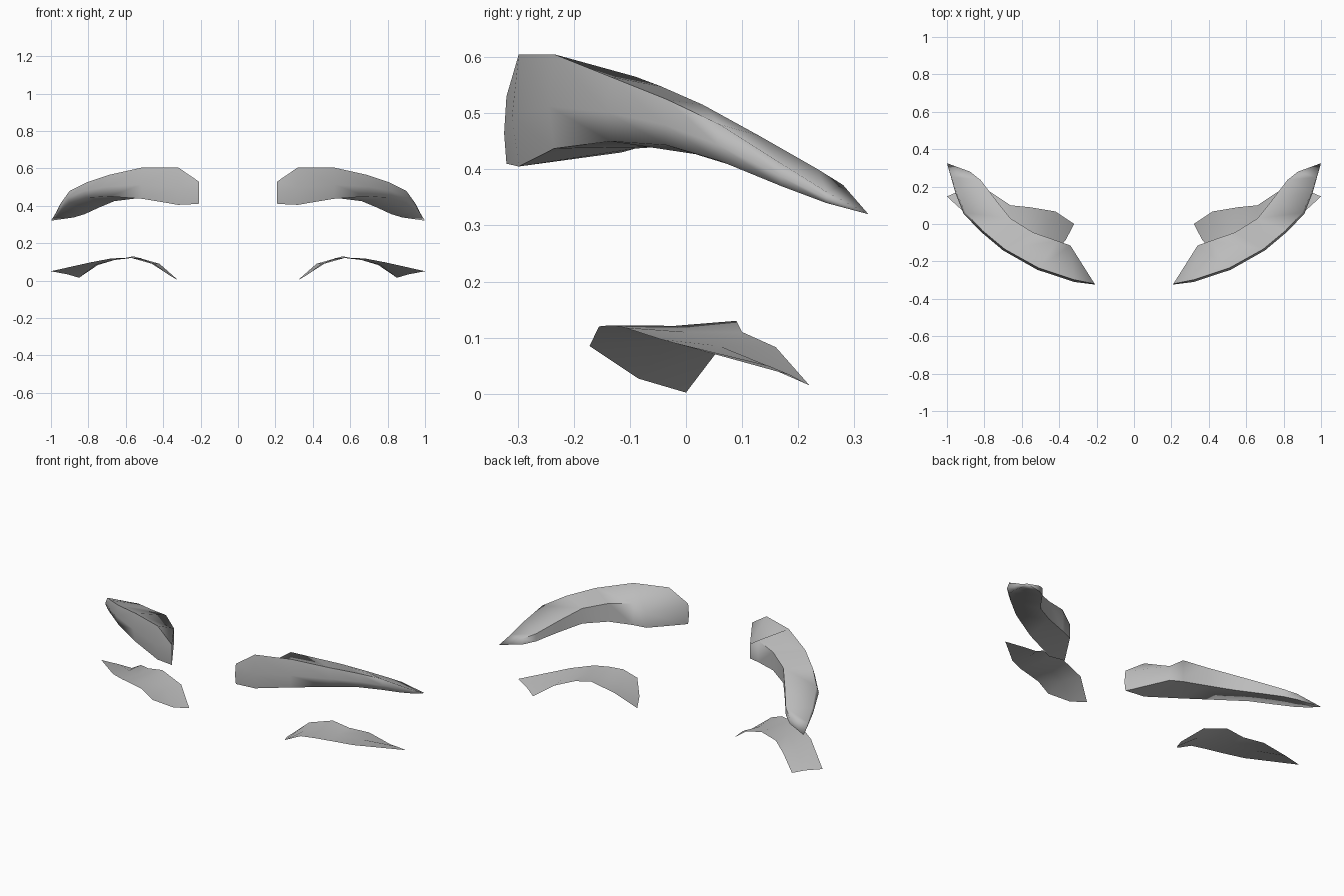
import bpy
import bmesh
from math import radians
from mathutils import Vector

cube = bpy.data.objects.get("Cube")
if cube:
    bpy.data.objects.remove(cube, do_unlink=True)

# Single grey colour
grey = bpy.data.materials.new("soft_grey")
grey.use_nodes = True
grey.diffuse_color = (0.5, 0.5, 0.5, 1)
grey.node_tree.nodes["Principled BSDF"].inputs["Base Color"].default_value = (0.5, 0.5, 0.5, 1)


def loft(name, sections, side, closed, tip=None, angle=60):
    """Skin a list of cross-sections; side is 1 for left, -1 for right."""
    bm = bmesh.new()
    rings = [[bm.verts.new((side * p[0], p[1], p[2])) for p in s] for s in sections]
    count = len(rings[0])
    spans = count if closed else count - 1
    for a, b in zip(rings, rings[1:]):
        for i in range(spans):
            j = (i + 1) % count
            bm.faces.new((a[i], a[j], b[j], b[i]))
    if closed:
        bm.faces.new(rings[0])
    if tip:
        end = bm.verts.new((side * tip[0], tip[1], tip[2]))
        for i in range(spans):
            bm.faces.new((rings[-1][i], rings[-1][(i + 1) % count], end))
    bmesh.ops.recalc_face_normals(bm, faces=bm.faces)
    # Open sheets should face upwards
    if not closed and sum(f.normal.z * f.calc_area() for f in bm.faces) < 0:
        bmesh.ops.reverse_faces(bm, faces=bm.faces)
    mesh = bpy.data.meshes.new(name)
    bm.to_mesh(mesh)
    bm.free()
    mesh.materials.append(grey)
    obj = bpy.data.objects.new(name, mesh)
    bpy.context.collection.objects.link(obj)
    bpy.ops.object.select_all(action="DESELECT")
    obj.select_set(True)
    bpy.context.view_layer.objects.active = obj
    bpy.ops.object.shade_smooth_by_angle(angle=radians(angle))


def brow_section(front, back, front_z, back_z, bulge=0.012):
    """Five-sided section: ridge, belly, lower front, lower back, upper back."""
    f, b = Vector(front), Vector(back)
    belly = f + (f - b).normalized() * bulge
    return [(*f, front_z[0]), (*belly, front_z[0] * 0.45 + front_z[1] * 0.55),
            (*f, front_z[1]), (*b, back_z[1]), (*b, back_z[0])]


# Eyebrow: front xy, back xy, front (top, low), back (top, low)
brow = [
    brow_section((.21, -.32), (.22, -.305), (.53, .41), (.525, .41), .005),
    brow_section((.32, -.298), (.34, -.115), (.605, .405), (.515, .43)),
    brow_section((.51, -.235), (.41, -.09), (.605, .437), (.565, .437)),
    brow_section((.69, -.135), (.54, -.045), (.565, .45), (.548, .44)),
    brow_section((.81, -.035), (.66, .03), (.525, .443), (.515, .425)),
    brow_section((.90, .06), (.74, .13), (.48, .415), (.46, .392)),
    brow_section((.95, .17), (.82, .235), (.41, .37), (.40, .355), .006),
    brow_section((.975, .25), (.877, .28), (.36, .34), (.372, .338), .003),
]

# Eyelash: front, middle and back points of each section
lash = [
    [(.44, -.172, .085), (.365, -.085, .027), (.32, 0, .002)],
    [(.52, -.155, .12), (.46, -.03, .09), (.42, .067, .09)],
    [(.60, -.135, .122), (.57, -.02, .121), (.56, .09, .13)],
    [(.68, -.11, .118), (.66, 0, .11), (.66, .10, .11)],
    [(.79, -.045, .097), (.76, .06, .085), (.75, .16, .083)],
    [(1, .147, .05), (.91, .187, .033), (.85, .22, .015)],
]

for label, side in (("left", 1), ("right", -1)):
    loft(label + "_eyebrow", brow, side, True, tip=(1, .325, .32), angle=75)
    loft(label + "_eyelash", lash, side, False)
